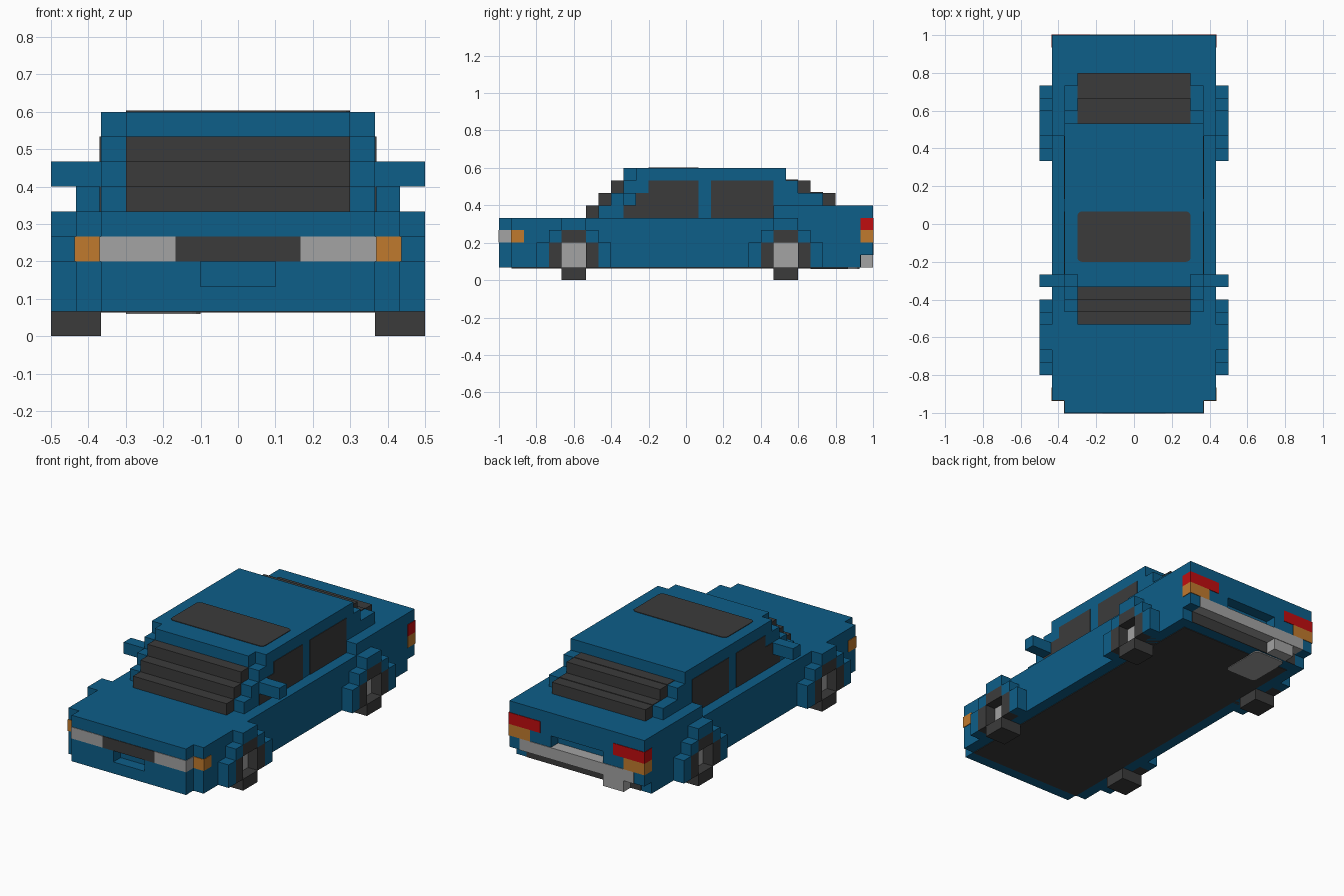
import bpy
import bmesh
from mathutils import Vector

cube = bpy.data.objects.get("Cube")
if cube:
    bpy.data.objects.remove(cube, do_unlink=True)

U = 1 / 15      # one block
E = 0.05        # thickness of painted plates, in blocks


def material(name, rgb):
    m = bpy.data.materials.new(name)
    m.use_nodes = True
    m.diffuse_color = (*rgb, 1)
    bsdf = next(n for n in m.node_tree.nodes if n.type == 'BSDF_PRINCIPLED')
    bsdf.inputs["Base Color"].default_value = (*rgb, 1)
    bsdf.inputs["Roughness"].default_value = 0.8
    return m


BLUE = material("body_blue", (0.004, 0.112, 0.25))
DARK = material("dark_grey", (0.044, 0.044, 0.044))
GREY = material("light_grey", (0.366, 0.366, 0.366))
ORANGE = material("orange", (0.53, 0.195, 0.027))
RED = material("red", (0.527, 0.004, 0.005))


def blocks(name, mat, boxes, mirror=False, round_axis=None):
    """Join boxes (x0, x1, y0, y1, z0, z1), in blocks, into one object."""
    bm = bmesh.new()
    sides = (1, -1) if mirror else (1,)
    for x0, x1, y0, y1, z0, z1 in boxes:
        for s in sides:
            a, b = Vector((x0, y0, z0)), Vector((x1, y1, z1))
            verts = bmesh.ops.create_cube(bm, size=1)["verts"]
            for v in verts:
                v.co = (a + b) / 2 + v.co * (b - a)
                v.co.x *= s
                v.co *= U
    if round_axis is not None:
        edges = [e for e in bm.edges
                 if abs((e.verts[0].co - e.verts[1].co).normalized()[round_axis]) > 0.9]
        bmesh.ops.bevel(bm, geom=edges, offset=0.35 * U, segments=3, profile=0.5, affect='EDGES')
    bmesh.ops.recalc_face_normals(bm, faces=bm.faces)
    me = bpy.data.meshes.new(name)
    bm.to_mesh(me)
    bm.free()
    me.materials.append(mat)
    ob = bpy.data.objects.new(name, me)
    bpy.context.collection.objects.link(ob)
    return ob


# Lower body with a plate recess in the nose and one in the tail
blocks("body", BLUE, [(-6.5, 6.5, -14, 14, 1, 5), (-6.5, 6.5, 7, 14, 5, 6)])
blocks("nose", BLUE, [(-5.5, 5.5, -15, -14, 3, 5), (-5.5, 5.5, -15, -14, 1, 2)])
blocks("nose_plate_sides", BLUE, [(1.5, 5.5, -15, -14, 2, 3)], mirror=True)
blocks("tail", BLUE, [(-6.5, 6.5, 14, 15, 4, 6)])
blocks("tail_sides", BLUE, [(2.5, 6.5, 14, 15, 3, 4), (5.5, 6.5, 14, 15, 2, 3)], mirror=True)
blocks("rear_bumper", GREY, [(-5.5, 5.5, 14, 15 + E, 2, 3)])

# Underside
blocks("floor", DARK, [(-5.5, 5.5, -14, 13, 1 - E, 1)])
blocks("rear_valance", DARK, [(-5.5, 5.5, 14, 14 + E, 1, 2)])
blocks("muffler", GREY, [(-4.5, -1.5, 10, 13.9, 1 - 2 * E, 1)], round_axis=2)
blocks("exhaust_pipe", GREY, [(-4.5, -2.5, 14, 15, 1, 2)])

# Cabin: centre blocks behind the glass, stepped pillars and the roof
blocks("cabin", BLUE, [(-5.5, 5.5, -7, 7, 5, 6), (-5.5, 5.5, -6, 11, 6, 7),
                       (-5.5, 5.5, -5, 9, 7, 8), (-5.5, 5.5, -4, 8, 8, 9),
                       (-4.5, 4.5, -5, -4, 8, 9)])
blocks("windshield", DARK, [(-4.5, 4.5, -8 + i, -7 + i, 5 + i, 6 + i) for i in range(3)])
blocks("rear_window", DARK, [(-4.5, 4.5, 9, 10, 7, 8), (-4.5, 4.5, 11, 12, 6, 7),
                             (-4.5, 4.5, 8, 9, 7.9, 8 + E), (-4.5, 4.5, 10, 11, 6.9, 7 + E)])
blocks("sunroof", DARK, [(-4.5, 4.5, -3, 1, 9, 9 + E)], round_axis=2)
blocks("front_side_windows", DARK,
       [(5.5, 5.5 + E, -5 + i, 1, 5 + i, 6 + i) for i in range(3)], mirror=True)
blocks("rear_side_windows", DARK, [(5.5, 5.5 + E, 2, 7, 5, 8)], mirror=True)
blocks("mirrors", BLUE, [(5.5, 7.5, -5, -4, 6, 7)], mirror=True)

# Front lamps and grille
blocks("grille", DARK, [(-2.5, 2.5, -15 - E, -15, 3, 4)])
blocks("headlights", GREY, [(2.5, 5.5 + E, -15 - E, -14, 3, 4)], mirror=True)
blocks("front_indicators", ORANGE, [(5.5, 6.5 + E, -14 - E, -13, 3, 4)], mirror=True)

# Rear lamps wrapping round the corners
blocks("tail_lights", RED, [(3.5, 6.5 + E, 14, 15 + E, 4, 5)], mirror=True)
blocks("rear_indicators", ORANGE, [(4.5, 6.5 + E, 14, 15 + E, 3, 4)], mirror=True)

# Wheels with recessed hubs, under stepped arches
for label, c in (("front", -9), ("rear", 8)):
    blocks(label + "_tyres", DARK, [(5.5, 7.5, c - 2, c - 1, 1, 3), (5.5, 7.5, c + 1, c + 2, 1, 3),
                                    (5.5, 7.5, c - 1, c + 1, 0, 1), (5.5, 7.5, c - 1, c + 1, 3, 4)],
           mirror=True)
    blocks(label + "_hubs", GREY, [(6, 6.5 + E, c - 1, c + 1, 1, 3)], mirror=True)
    blocks(label + "_arches", BLUE, [(6.5, 7.5, c - 3, c - 2, 1, 3), (6.5, 7.5, c + 2, c + 3, 1, 3),
                                     (6.5, 7.5, c - 2, c - 1, 3, 4), (6.5, 7.5, c + 1, c + 2, 3, 4),
                                     (6.5, 7.5, c - 1, c + 1, 4, 5)], mirror=True)
